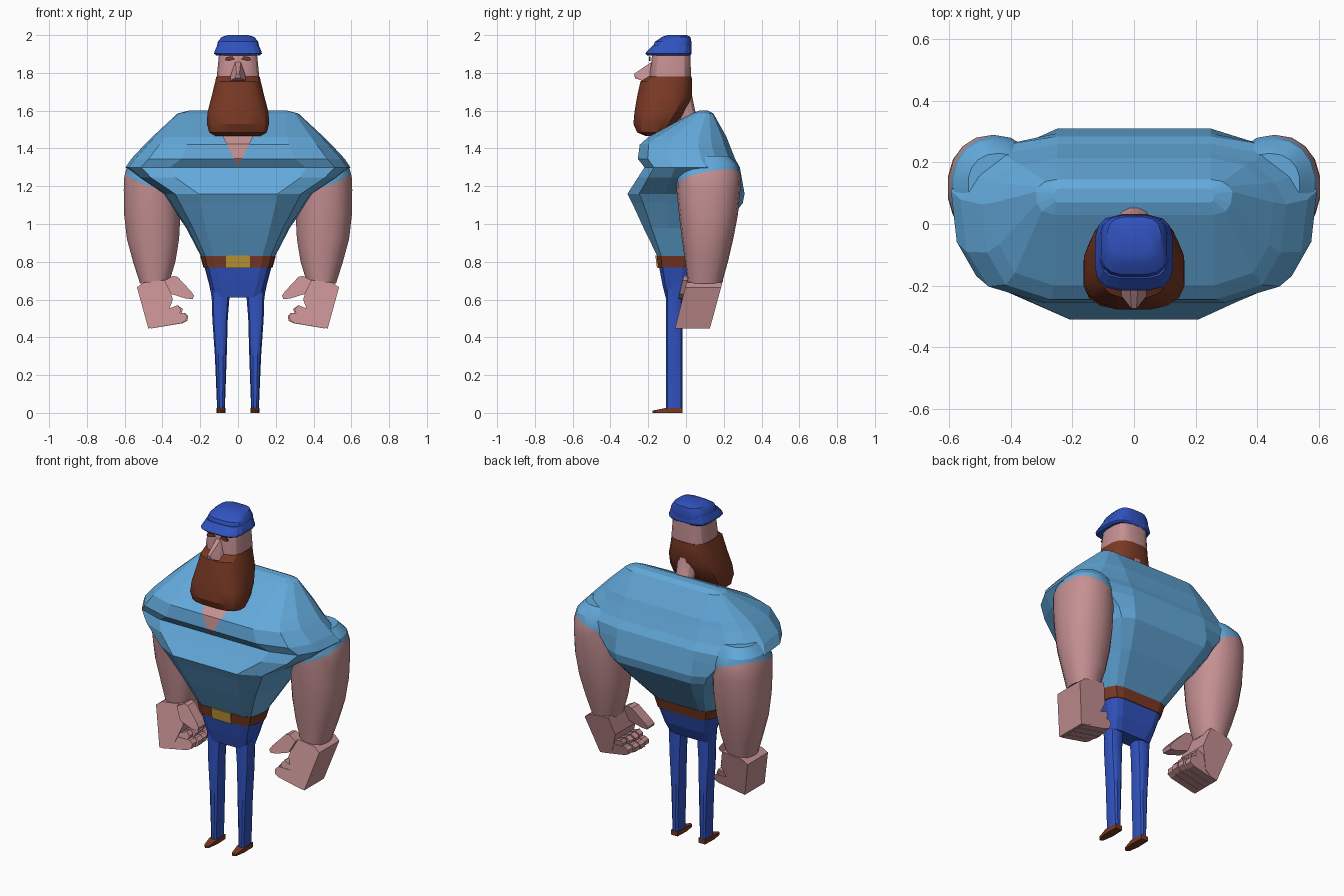
import bpy, bmesh, math
from mathutils import Vector

if "Cube" in bpy.data.objects:
    bpy.data.objects.remove(bpy.data.objects["Cube"])


def material(name, rgb):
    m = bpy.data.materials.new(name)
    m.diffuse_color = (*rgb, 1)
    m.use_nodes = True
    m.node_tree.nodes["Principled BSDF"].inputs["Base Color"].default_value = m.diffuse_color
    return m


SKIN = material("skin", (0.56, 0.28, 0.29))
SHIRT = material("shirt_blue", (0.125, 0.40, 0.71))
DENIM = material("denim_blue", (0.03, 0.085, 0.52))
BROWN = material("brown", (0.19, 0.04, 0.017))
GOLD = material("gold", (0.52, 0.31, 0.04))


def finish(name, bm, mats, mirror=False, smooth=False):
    bmesh.ops.recalc_face_normals(bm, faces=bm.faces)
    me = bpy.data.meshes.new(name)
    bm.to_mesh(me)
    bm.free()
    ob = bpy.data.objects.new(name, me)
    bpy.context.collection.objects.link(ob)
    for m in mats:
        me.materials.append(m)
    if smooth:
        bpy.ops.object.select_all(action='DESELECT')
        ob.select_set(True)
        bpy.context.view_layer.objects.active = ob
        bpy.ops.object.shade_smooth_by_angle(angle=math.radians(28))
    if mirror:
        mod = ob.modifiers.new("mirror", 'MIRROR')
        mod.use_clip = False
        mod.merge_threshold = 0.0001
    return ob


def loft(rings):
    """Skin a list of closed rings, with caps."""
    bm = bmesh.new()
    vs = [[bm.verts.new(p) for p in r] for r in rings]
    n = len(rings[0])
    for a, b in zip(vs, vs[1:]):
        for i in range(n):
            j = (i + 1) % n
            bm.faces.new((a[i], a[j], b[j], b[i]))
    bm.faces.new(vs[0])
    bm.faces.new(vs[-1])
    return bm


def hull(points):
    bm = bmesh.new()
    for p in points:
        bm.verts.new(p)
    bmesh.ops.convex_hull(bm, input=bm.verts)
    bmesh.ops.delete(bm, geom=[v for v in bm.verts if not v.link_faces], context='VERTS')
    return bm


def oval(z, x0, x1, y0, y1, n=16, power=0.8):
    """Rounded-box ring at height z filling the given bounds."""
    def se(v):
        return math.copysign(abs(v) ** power, v)
    out = []
    for i in range(n):
        a = 2 * math.pi * (i + 0.5) / n
        out.append(((x0 + x1) / 2 + (x1 - x0) / 2 * se(math.cos(a)),
                    (y0 + y1) / 2 + (y1 - y0) / 2 * se(math.sin(a)), z))
    return out


def body_ring(z, yf, yb, wf, wm, wb):
    """Broad faceted body ring: flat front, round sides, flat back."""
    d = yb - yf
    half = [(wf, yf), (wf + .65 * (wm - wf), yf + .1 * d), (wf + .92 * (wm - wf), yf + .32 * d),
            (wm, yf + .65 * d), (wb + .85 * (wm - wb), yb - .2 * d),
            (wb + .55 * (wm - wb), yb - .06 * d), (wb, yb)]
    return [(x, y, z) for x, y in half] + [(-x, y, z) for x, y in reversed(half)]


def body(name, rows, mat):
    return finish(name, loft([body_ring(*r) for r in rows]), [mat])


# Torso, belt and hips
body("shirt_torso", [
    (1.60, .07, .115, .25, .26, .24), (1.585, .03, .145, .26, .32, .25),
    (1.46, -.20, .215, .26, .455, .25), (1.42, -.245, .23, .27, .495, .25),
    (1.345, -.255, .26, .30, .565, .25), (1.30, -.22, .285, .36, .595, .25),
    (1.245, -.255, .295, .33, .53, .25), (1.16, -.31, .31, .21, .40, .25),
    (1.11, -.285, .30, .20, .365, .24), (.98, -.225, .20, .17, .275, .19),
    (.83, -.152, .065, .13, .197, .13)], SHIRT)
body("belt", [(.83, -.155, .068, .13, .20, .13), (.77, -.147, .055, .12, .183, .12)], BROWN)
body("trouser_hips", [(.775, -.143, .052, .12, .178, .12), (.68, -.125, .025, .10, .153, .10),
                      (.61, -.108, -.01, .08, .138, .08)], DENIM)
finish("belt_buckle", hull([(x, y + o, z) for x in (-.063, .063)
                            for y, z in ((-.157, .832), (-.149, .768)) for o in (-.005, .004)]), [GOLD])

# Open collar: thin skin panel following the chest
bm = bmesh.new()
rows = [(1.345, -.255), (1.42, -.245), (1.46, -.20), (1.52, -.09)]
tip = bm.verts.new((0, -.224, 1.30))
prev = None
for z, y in rows:
    w = min(.5 * (z - 1.3), .085)
    cur = [bm.verts.new((s * w, y - .005, z + .003)) for s in (-1, 1)]
    bm.faces.new((tip, cur[1], cur[0]) if prev is None else (prev[0], prev[1], cur[1], cur[0]))
    prev = cur
finish("open_collar", bm, [SKIN])

# Legs and shoes
finish("trouser_leg", loft([oval(z, a, b, -.108, -.017, 12, .7) for z, a, b in
                            ((.66, .035, .148), (.60, .045, .14), (.5, .053, .137),
                             (.3, .059, .123), (.02, .069, .111))]), [DENIM], True, True)
plan = [(.068, -.018), (.112, -.018), (.115, -.10), (.105, -.165), (.09, -.177), (.075, -.165), (.065, -.10)]
finish("shoe", hull([(x, y, 0) for x, y in plan] +
                    [(x, y, .027 if y > -.12 else .012) for x, y in plan]), [BROWN], True)

# Arms: shirt sleeve above a slanted cut, blue cuff on the end
arm = loft([oval(z, *b, 18, .9) for z, *b in
            ((1.36, .34, .54, .03, .23), (1.31, .32, .588, -.03, .275), (1.25, .312, .604, -.052, .29),
             (1.18, .305, .607, -.05, .288), (1.05, .303, .605, -.037, .275), (.92, .31, .59, -.022, .25),
             (.80, .33, .557, -.005, .222), (.685, .365, .52, .01, .19))])
point, normal = Vector((.6, .12, 1.28)), Vector((-.35, -.2, 1))
bmesh.ops.bisect_plane(arm, geom=arm.verts[:] + arm.edges[:] + arm.faces[:],
                       plane_co=point, plane_no=normal)
arm.normal_update()
for f in arm.faces:
    c = f.calc_center_median()
    if (c - point).dot(normal) > 0:
        f.material_index = 1
    elif c.z < .69:
        f.material_index = 2
finish("arm", arm, [SKIN, SHIRT, DENIM], True, True)


# Hands: front-view outlines given depth, leaning forward toward the knuckles
def hand_part(name, outline, t0, t1):
    pts = []
    for x, z in outline:
        k = (.68 - z) / .22
        front, back = -.055 * k, .19 - .06 * k
        pts += [(x, front + (back - front) * t, z) for t in (t0, t1)]
    finish(name, hull(pts), [SKIN], True)


hand_part("palm", [(.535, .665), (.50, .69), (.375, .705), (.345, .60), (.39, .48), (.43, .455), (.475, .447)],
          .0, 1.0)
for i in range(4):
    dx = (0, -.008, -.004, .008)[i]
    hand_part("finger_%d" % (i + 1), [(.46, .447), (.30 + dx, .475), (.275 + dx, .488), (.272 + dx, .515),
                                      (.29 + dx, .53), (.35, .525), (.44, .53)], i * .25 + .01, i * .25 + .235)
    hand_part("fingertip_%d" % (i + 1), [(.31 + dx, .52), (.30 + dx, .55), (.32, .57), (.37, .55), (.37, .52)],
              i * .25 + .025, i * .25 + .22)
hand_part("thumb", [(.39, .70), (.345, .725), (.32, .72), (.25, .645), (.232, .62), (.24, .603),
                    (.275, .605), (.355, .63)], -.12, .22)

# Head and neck
finish("neck", loft([oval(1.70, -.06, .06, -.09, .03, 12, 1), oval(1.60, -.055, .055, -.06, .05, 12, 1),
                     oval(1.48, -.06, .06, 0, .12, 12, 1)]), [SKIN], False, True)
finish("head", loft([oval(z, -w, w, f, b, 16, .65) for z, w, f, b in
                     ((1.68, .115, -.19, .025), (1.80, .112, -.192, .027), (1.92, .10, -.178, .025))]),
       [SKIN], False, True)
finish("nose", hull([(s * x, y, z) for s in (-1, 1) for x, y, z in
                     ((.014, -.18, 1.86), (.008, -.275, 1.795), (.014, -.27, 1.772),
                      (.045, -.185, 1.772), (.04, -.235, 1.76), (.025, -.185, 1.83))]), [SKIN])
finish("eyebrow", hull([(x, y, z) for x, z in ((.016, 1.872), (.03, 1.888), (.062, 1.884), (.07, 1.868), (.05, 1.863))
                        for y in (-.188, -.197)]), [BROWN], True)
finish("beard", loft([oval(z, -w, w, f, b, 16, .72) for z, w, f, b in
                      ((1.782, .116, -.197, .031), (1.755, .122, -.243, .034), (1.67, .143, -.262, .032),
                       (1.59, .164, -.275, -.01), (1.53, .167, -.28, -.05), (1.485, .155, -.26, -.10),
                       (1.466, .12, -.215, -.14))]), [BROWN], False, True)

# Cap crown and brim
finish("cap_crown", loft([oval(z, -w, w, f, b, 16, .62) for z, w, f, b in
                          ((1.895, .114, -.18, .027), (1.93, .115, -.18, .03), (1.965, .108, -.166, .03),
                           (1.99, .088, -.128, .024), (2.0, .055, -.10, .005))]), [DENIM], False, True)
finish("cap_brim", loft([oval(z, -w, w, f, b, 16, .55) for z, w, f, b in
                         ((1.893, .118, -.208, .024), (1.902, .128, -.217, .03), (1.912, .126, -.21, .03),
                          (1.945, .112, -.178, .026))]), [DENIM])
